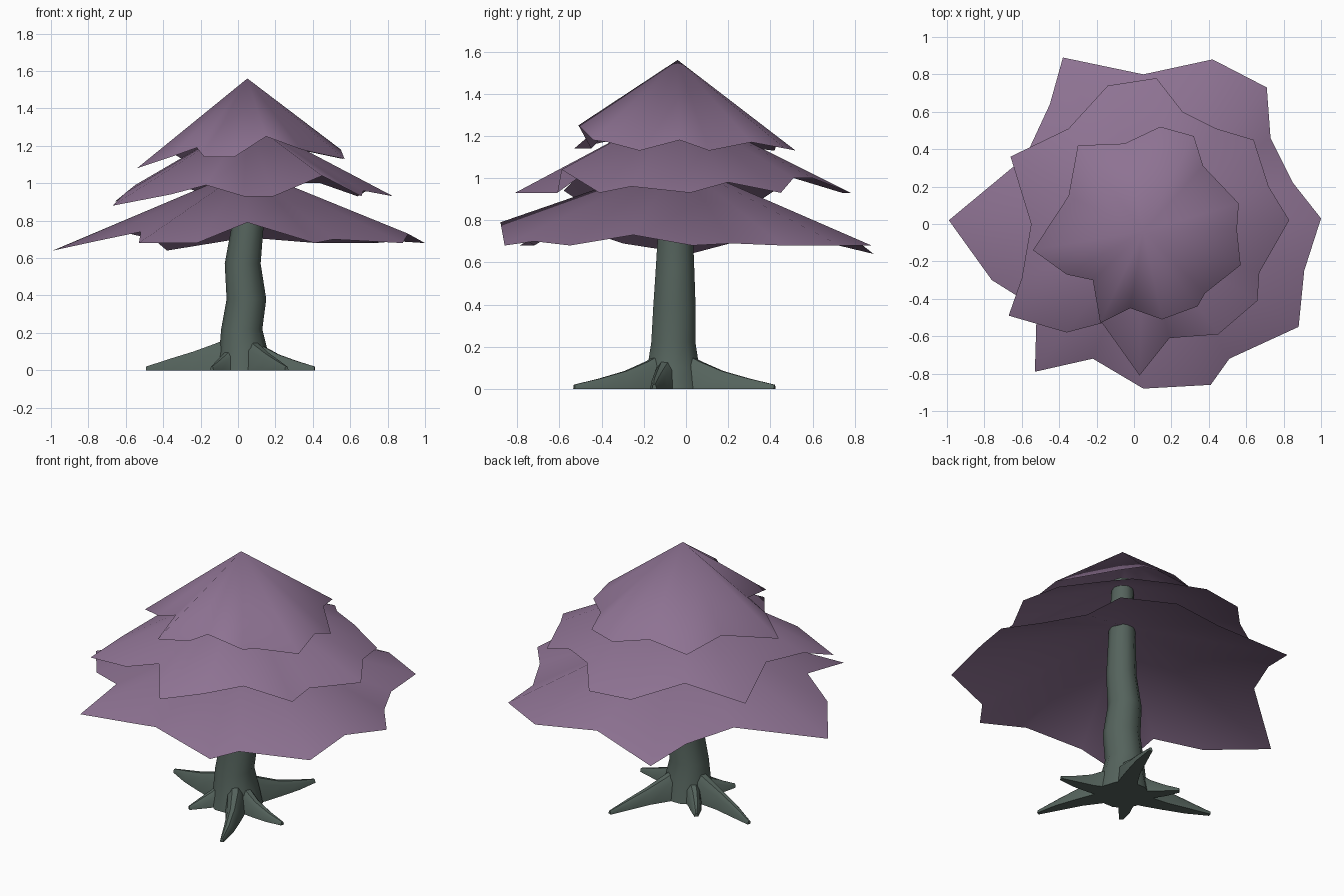
import bpy, bmesh
from math import cos, sin, pi, radians
from mathutils import Vector

cube = bpy.data.objects.get("Cube")
if cube:
    bpy.data.objects.remove(cube, do_unlink=True)


def make_material(name, rgb):
    mat = bpy.data.materials.new(name)
    mat.use_nodes = True
    colour = (*rgb, 1)
    mat.diffuse_color = colour
    shader = mat.node_tree.nodes["Principled BSDF"]
    shader.inputs["Base Color"].default_value = colour
    shader.inputs["Roughness"].default_value = 0.9
    return mat


foliage = make_material("dusty purple foliage", (0.27, 0.17, 0.29))
bark = make_material("grey green bark", (0.09, 0.125, 0.108))


def finish(name, bm, material, angle):
    """Turn a bmesh into a smooth shaded object with one material."""
    bmesh.ops.recalc_face_normals(bm, faces=bm.faces)
    mesh = bpy.data.meshes.new(name)
    bm.to_mesh(mesh)
    bm.free()
    mesh.materials.append(material)
    obj = bpy.data.objects.new(name, mesh)
    bpy.context.collection.objects.link(obj)
    bpy.ops.object.select_all(action='DESELECT')
    obj.select_set(True)
    bpy.context.view_layer.objects.active = obj
    bpy.ops.object.shade_smooth_by_angle(angle=radians(angle))
    return obj


def loft(bm, sections):
    """Skin a tube through closed cross-sections and cap both ends."""
    rings = [[bm.verts.new(p) for p in section] for section in sections]
    for low, high in zip(rings, rings[1:]):
        for i in range(len(low)):
            j = (i + 1) % len(low)
            bm.faces.new((low[i], low[j], high[j], high[i]))
    bm.faces.new(rings[0][::-1])
    bm.faces.new(rings[-1])


def canopy(name, apex, rim):
    """Open cone of foliage with a ragged rim."""
    bm = bmesh.new()
    top = bm.verts.new(apex)
    edge = [bm.verts.new(p) for p in rim]
    for a, b in zip(edge, edge[1:] + edge[:1]):
        bm.faces.new((top, a, b))
    # keep the outside facing up
    obj = finish(name, bm, foliage, 70)
    if obj.data.polygons[0].normal.z < 0:
        obj.data.flip_normals()


def root(name, tip, bend, lift):
    """Tapering root that curves sideways from the trunk to its tip."""
    start, end = Vector((0.03, -0.06, 0)), Vector((*tip, 0))
    along = (end - start).normalized()
    side = Vector((-along.y, along.x, 0))
    sections = []
    for t, width, height in ((0, .065, .2), (.28, .055, .13), (.5, .04, .085),
                             (.75, .03, .05), (1, .011, .02)):
        centre = start.lerp(end, t) + side * bend * sin(pi * t)
        height += lift * sin(pi * t)
        profile = ((-1, 0), (-.75, .75), (-.3, 1), (.3, 1), (.75, .75), (1, 0))
        sections.append([centre + side * width * u + Vector((0, 0, height * v))
                         for u, v in profile])
    bm = bmesh.new()
    loft(bm, sections)
    finish(name, bm, bark, 40)


# Three tiers of foliage
canopy("lower_canopy", (.05, -.04, 1.08), [
    (-.99, .02, .64), (-.58, .36, .73), (-.45, .64, .70), (-.38, .89, .64),
    (.05, .80, .71), (.42, .88, .68), (.71, .73, .68), (.73, .46, .68),
    (.85, .22, .69), (1, .03, .68), (.91, -.25, .73), (.88, -.55, .68),
    (.51, -.72, .70), (.41, -.86, .68), (.05, -.88, .79), (-.22, -.72, .68),
    (-.53, -.79, .68), (-.52, -.45, .74), (-.76, -.30, .69)])

canopy("middle_canopy", (.05, -.04, 1.34), [
    (-.66, .36, .90), (-.35, .51, 1), (-.14, .74, .93), (.12, .78, .93),
    (.26, .60, 1), (.44, .51, 1), (.64, .45, .93), (.72, .20, .98),
    (.83, .02, .93), (.67, -.26, .96), (.66, -.41, .93), (.45, -.59, 1.04),
    (.19, -.61, .93), (.03, -.81, .93), (-.17, -.53, .99), (-.36, -.58, .94),
    (-.67, -.49, .88), (-.60, -.29, .95), (-.55, 0, .99)])

canopy("upper_canopy", (.05, -.04, 1.56), [
    (-.30, .42, 1.13), (-.05, .43, 1.16), (.14, .52, 1.13), (.32, .47, 1.14),
    (.37, .31, 1.17), (.56, .11, 1.13), (.55, -.03, 1.18), (.57, -.22, 1.13),
    (.38, -.37, 1.17), (.34, -.44, 1.18), (.15, -.51, 1.25), (-.02, -.45, 1.14),
    (-.18, -.53, 1.14), (-.22, -.30, 1.19), (-.36, -.27, 1.14),
    (-.54, -.14, 1.08), (-.35, .15, 1.16)])

# Gently crooked trunk reaching up inside the foliage
sides = 10
trunk_rings = []
for x, y, z, r in ((.03, -.06, 0, .15), (.03, -.06, .1, .13), (.02, -.06, .22, .11),
                   (.045, -.055, .38, .106), (.025, -.052, .57, .096),
                   (.05, -.05, .76, .086), (.05, -.045, 1.05, .075),
                   (.05, -.04, 1.36, .06)):
    trunk_rings.append([(x + r * cos(2 * pi * i / sides),
                         y + r * sin(2 * pi * i / sides), z) for i in range(sides)])
bm = bmesh.new()
loft(bm, trunk_rings)
finish("trunk", bm, bark, 50)

# Roots spreading around the base: tip, sideways bend, extra height
for name, tip, bend, lift in (
        ("right_root", (-.49, .08), .02, .015),
        ("back_left_root", (.23, .42), -.02, 0),
        ("left_root", (.41, -.15), -.02, 0),
        ("front_left_root", (.26, -.53), .02, 0),
        ("front_right_root", (-.14, -.28), -.02, 0),
        ("back_right_root", (-.19, .17), .015, 0)):
    root(name, tip, bend, lift)
